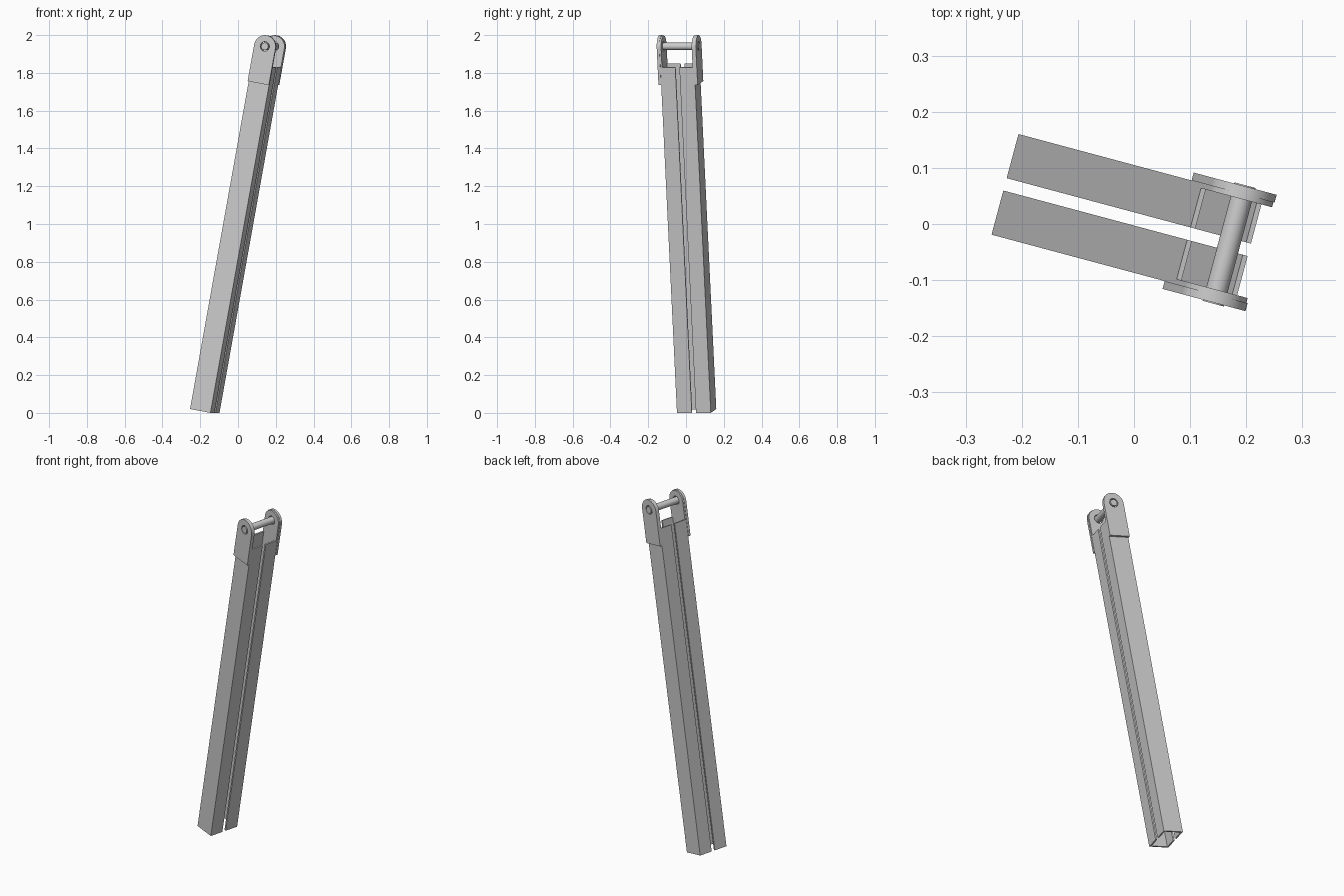
import bpy, bmesh
from math import radians, pi, cos, sin
from mathutils import Matrix

if "Cube" in bpy.data.objects:
    bpy.data.objects.remove(bpy.data.objects["Cube"])

# Tilted frame of the strut: local z runs along the beams, local y across the pair
FRAME = (Matrix.Translation((-0.176, 0.0562, 0.0103))
         @ Matrix.Rotation(radians(-15), 4, 'Z')
         @ Matrix.Rotation(radians(10.5), 4, 'Y'))
W = 0.1135            # beam width
OUT, INN = 0.0928, 0.0114   # outer web face and inner flange edge
T = 0.009             # sheet thickness
L = 1.861             # beam length
PIN = 1.963           # pin height along the beam
PLATE = 0.0145        # cheek plate thickness


def add(name, mesh, matrix, smooth=False):
    ob = bpy.data.objects.new(name, mesh)
    bpy.context.collection.objects.link(ob)
    ob.matrix_world = matrix
    if smooth:
        bpy.context.view_layer.objects.active = ob
        ob.select_set(True)
        bpy.ops.object.shade_smooth_by_angle(angle=radians(30))
        ob.select_set(False)
    return ob


def extrude_profile(name, pts, height):
    bm = bmesh.new()
    face = bm.faces.new([bm.verts.new((x, y, 0)) for x, y in pts])
    res = bmesh.ops.extrude_face_region(bm, geom=[face])
    verts = [g for g in res['geom'] if isinstance(g, bmesh.types.BMVert)]
    bmesh.ops.translate(bm, verts=verts, vec=(0, 0, height))
    bmesh.ops.recalc_face_normals(bm, faces=bm.faces)
    me = bpy.data.meshes.new(name)
    bm.to_mesh(me)
    bm.free()
    return add(name, me, FRAME)


def tongue(name, r, z0, y0, y1, hole):
    """Plate with a rounded top and a pin hole, lying in the local xz plane."""
    arc = [(r * cos(pi * i / 24), PIN + r * sin(pi * i / 24)) for i in range(25)]
    ring = [(hole * cos(-2 * pi * i / 32), PIN + hole * sin(-2 * pi * i / 32)) for i in range(32)]
    cu = bpy.data.curves.new(name, 'CURVE')
    cu.dimensions = '2D'
    cu.fill_mode = 'BOTH'
    cu.extrude = abs(y1 - y0) / 2
    for pts in ([(-r, z0), (r, z0)] + arc, ring):
        sp = cu.splines.new('POLY')
        sp.points.add(len(pts) - 1)
        for p, (x, z) in zip(sp.points, pts):
            p.co = (x, z, 0, 1)
        sp.use_cyclic_u = True
    tmp = bpy.data.objects.new(name + "_outline", cu)
    bpy.context.collection.objects.link(tmp)
    bpy.context.view_layer.update()
    me = bpy.data.meshes.new_from_object(
        tmp.evaluated_get(bpy.context.evaluated_depsgraph_get()))
    bpy.data.objects.remove(tmp)
    bm = bmesh.new()
    bm.from_mesh(me)
    bmesh.ops.remove_doubles(bm, verts=bm.verts, dist=1e-5)
    bmesh.ops.recalc_face_normals(bm, faces=bm.faces)
    bm.to_mesh(me)
    bm.free()
    local = Matrix.Translation((0, (y0 + y1) / 2, 0)) @ Matrix.Rotation(pi / 2, 4, 'X')
    add(name, me, FRAME @ local, smooth=True)


h = W / 2
for side, s in (("front", -1), ("back", 1)):
    # Channel beam, open towards its partner
    c = [(-h, INN), (-h, OUT), (h, OUT), (h, INN),
         (h - T, INN), (h - T, OUT - T), (-h + T, OUT - T), (-h + T, INN)]
    extrude_profile(side + "_channel", [(x, s * y) for x, y in c], L)
    # Web continued upwards as a rounded tab, and the cheek plate outside it
    tongue(side + "_web_tab", h, L, s * (OUT - T), s * OUT, 0.025)
    tongue(side + "_cheek_plate", 0.059, 1.765, s * OUT, s * (OUT + PLATE), 0.025)

# Cross pin through both cheeks
bm = bmesh.new()
bmesh.ops.create_cone(bm, cap_ends=True, segments=32, radius1=0.0195, radius2=0.0195,
                      depth=2 * (OUT + PLATE + 0.002))
me = bpy.data.meshes.new("cross_pin")
bm.to_mesh(me)
bm.free()
add("cross_pin", me, FRAME @ Matrix.Translation((0, 0, PIN)) @ Matrix.Rotation(pi / 2, 4, 'X'), True)
